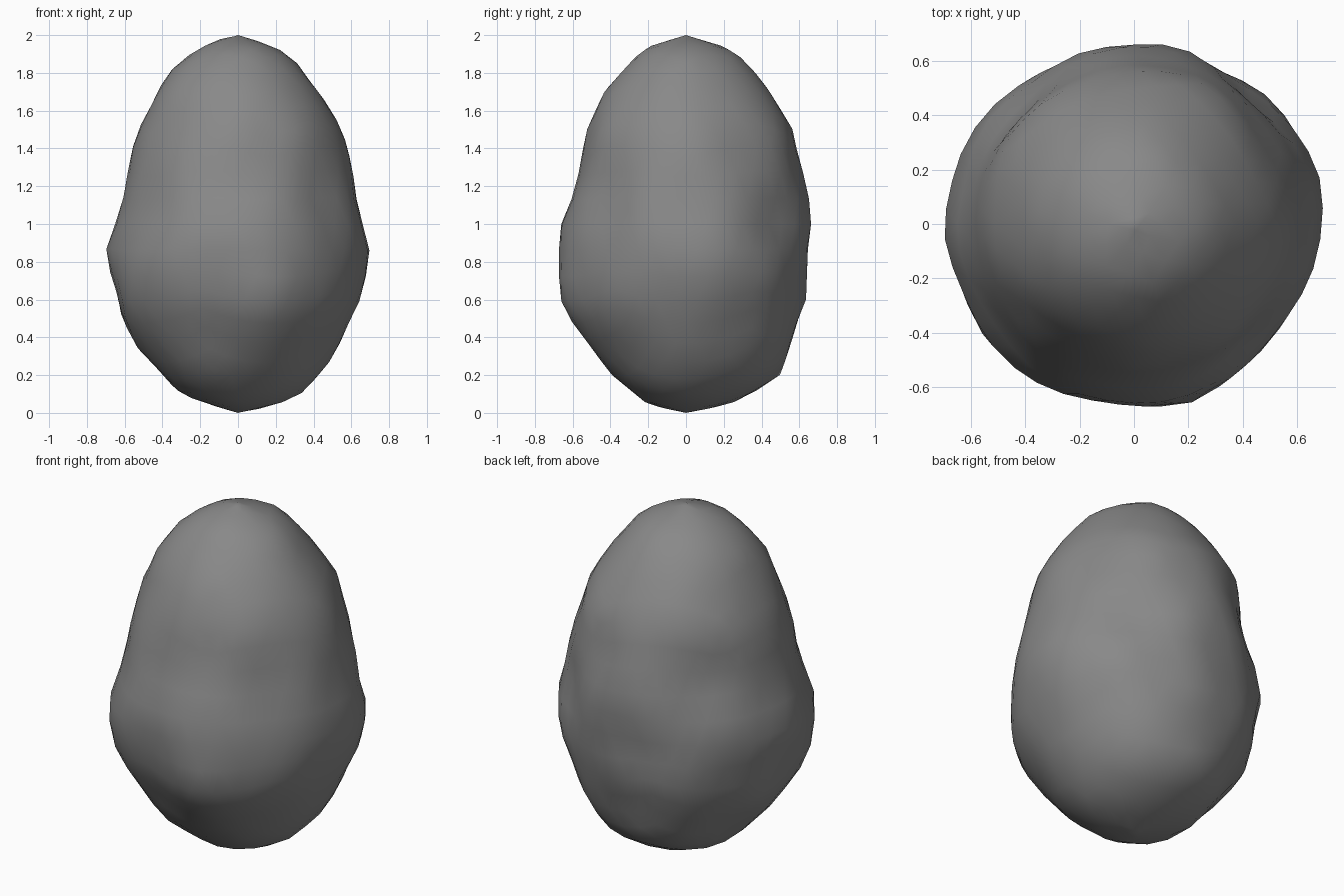
import bpy
import bmesh
from math import exp, pi
from mathutils import Vector, noise

default_cube = bpy.data.objects.get("Cube")
if default_cube:
    bpy.data.objects.remove(default_cube, do_unlink=True)

# Outline of the boulder: height, then reach to left, right, front and back
OUTLINE = [
    (0, 0, 0, 0, 0),
    (.04, .2, .14, .2, .22),
    (.1, .34, .31, .28, .34),
    (.2, .45, .39, .41, .49),
    (.35, .54, .53, .52, .56),
    (.5, .61, .62, .61, .6),
    (.63, .66, .64, .65, .64),
    (.85, .68, .69, .66, .65),
    (1, .66, .65, .66, .66),
    (1.2, .62, .61, .6, .64),
    (1.5, .54, .54, .53, .56),
    (1.7, .43, .44, .43, .44),
    (1.85, .32, .32, .3, .32),
    (1.93, .21, .2, .22, .24),
    (1.97, .1, .13, .1, .1),
    (2, 0, 0, 0, 0),
]

# Lumps and hollows: centre, width, depth (negative is a hollow)
DENTS = [
    ((.22, -.6, .6), .16, .04),
    ((-.54, -.3, .62), .18, .04),
    ((-.1, -.6, .4), .16, -.04),
    ((.4, -.45, 1.12), .22, -.04),
    ((-.45, -.4, 1.05), .2, -.03),
    ((.46, .46, 1), .16, -.04),
    ((.44, .44, .78), .16, .03),
    ((-.45, .45, 1.2), .18, -.03),
    ((.45, -.4, .3), .2, -.03),
]


def reach(z):
    """Blend the outline rows around one height."""
    for low, high in zip(OUTLINE, OUTLINE[1:]):
        if z <= high[0]:
            t = (z - low[0]) / (high[0] - low[0])
            return [a + (b - a) * t for a, b in zip(low[1:], high[1:])]
    return [0, 0, 0, 0]


def shape(direction):
    """Move a point of a unit sphere onto the boulder."""
    z = min(max(direction.z + 1, 0), 2)
    flat = Vector((direction.x, direction.y, 0))
    if flat.length < .001:
        return Vector((0, 0, z))
    flat.normalize()
    left, right, front, back = reach(z)
    side = left if flat.x > 0 else right
    depth = back if flat.y > 0 else front
    radius = side * flat.x ** 2 + depth * flat.y ** 2
    point = flat * radius + Vector((0, 0, z))
    push = noise.noise(point * 3) * .03
    for centre, width, amount in DENTS:
        gap = (point - Vector(centre)).length / width
        push += amount * exp(-gap * gap)
    # Fade the lumps out towards both ends
    return point + flat * push * min(1, radius * 2)


# Plain stone colour
stone = bpy.data.materials.new("grey stone")
stone.use_nodes = True
colour = (.25, .25, .25, 1)
stone.diffuse_color = colour
stone.node_tree.nodes["Principled BSDF"].inputs["Base Color"].default_value = colour

# Boulder
bm = bmesh.new()
bmesh.ops.create_icosphere(bm, subdivisions=4, radius=1)
for vert in bm.verts:
    vert.co = shape(vert.co.copy())
for face in bm.faces:
    face.smooth = True
mesh = bpy.data.meshes.new("boulder")
bm.to_mesh(mesh)
bm.free()
mesh.materials.append(stone)
boulder = bpy.data.objects.new("boulder", mesh)
bpy.context.collection.objects.link(boulder)
